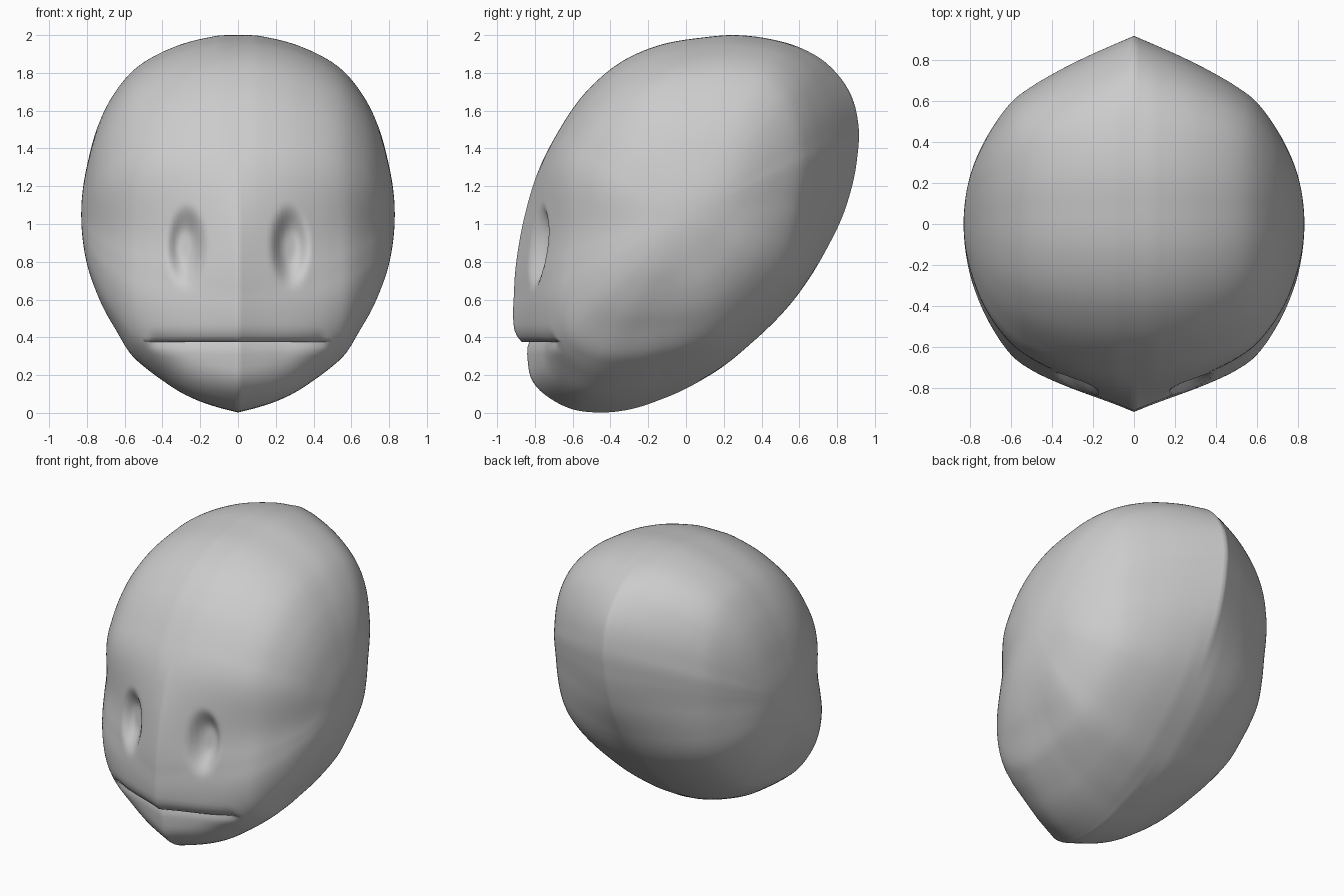
import bpy, bmesh, math

if "Cube" in bpy.data.objects:
    bpy.data.objects.remove(bpy.data.objects["Cube"])

W, CZ, MOUTH = 0.83, 1.05, 0.375      # half width, centre height, mouth height
NPHI, NTH = 120, 240

# side outline (y, z) on the centre line, without the mouth
OUTLINE = [(.915, 1.5), (.87, 1.69), (.745, 1.85), (.6, 1.935), (.44, 1.98), (.26, 2.0),
           (.07, 1.985), (-.14, 1.947), (-.34, 1.86), (-.51, 1.72), (-.67, 1.5), (-.77, 1.31),
           (-.84, 1.1), (-.885, .89), (-.91, .65), (-.915, .5), (-.9, .375), (-.87, .26),
           (-.83, .18), (-.745, .095), (-.61, .022), (-.455, .002), (-.3, .018), (-.11, .08),
           (.127, .2), (.365, .386), (.58, .61), (.735, .85), (.85, 1.1), (.905, 1.34)]
# slice size against x: ridged (front, back), rounded (elsewhere) and chin
RIDGED = [(0, 1), (.1, .953), (.2, .905), (.3, .853), (.4, .795), (.5, .73), (.595, .65),
          (.7, .495), (.76, .37), (.8, .25), (.83, 0)]
ROUND = [(0, 1), (.116, .995), (.33, .937), (.54, .816), (.67, .65), (.75, .47), (.8, .27), (.83, 0)]
CHIN = [(0, 1), (.1, .975), (.2, .942), (.3, .895), (.4, .83), (.5, .755), (.57, .69),
        (.65, .565), (.7, .485), (.76, .36), (.8, .245), (.83, 0)]


def spline(pts):
    """Smooth curve through (t, v) points."""
    n = len(pts)
    slope = []
    for i in range(n):
        a, b = pts[max(i - 1, 0)], pts[min(i + 1, n - 1)]
        slope.append((b[1] - a[1]) / (b[0] - a[0]))

    def f(t):
        i = 0
        while i < n - 2 and t > pts[i + 1][0]:
            i += 1
        (t0, v0), (t1, v1) = pts[i], pts[i + 1]
        h = t1 - t0
        u = (t - t0) / h
        return ((2*u**3 - 3*u*u + 1) * v0 + (u**3 - 2*u*u + u) * h * slope[i]
                + (3*u*u - 2*u**3) * v1 + (u**3 - u*u) * h * slope[i + 1])
    return f


def smooth(a, b, t):
    t = min(max((t - a) / (b - a), 0), 1)
    return t * t * (3 - 2 * t)


TAU = 2 * math.pi
polar = sorted((math.atan2(z - CZ, y) % TAU, math.hypot(y, z - CZ)) for y, z in OUTLINE)
radius = spline([(a - TAU, r) for a, r in polar[-3:]] + polar + [(a + TAU, r) for a, r in polar[:3]])
ridged, rounded, chin = [spline([(math.asin(min(x / W, 1)), s) for x, s in tab])
                         for tab in (RIDGED, ROUND, CHIN)]


def skin(phi, th):
    """Point (y, z) of the bare head in the slice at phi."""
    th %= TAU
    deg = math.degrees(th)
    around = deg - 360 if deg > 270 else deg
    back = smooth(-35, 15, around) * (1 - smooth(28, 65, around))
    to_chin = smooth(208, 244, deg)
    ridge = back + smooth(150, 198, deg) * (1 - to_chin)
    low = to_chin * (1 - smooth(247, 290, deg))
    s = ridged(phi) * ridge + chin(phi) * low + rounded(phi) * (1 - ridge - low)
    # fuller cheeks beside the mouth
    s += .055 * math.sin(2 * phi)**2 * math.exp(-((deg - 218) / 22)**2)
    r = max(s, 0) * radius(th)
    return r * math.cos(th), CZ + r * math.sin(th)


def mouth_angle(phi):
    lo, hi = math.pi, math.radians(245)
    for _ in range(30):
        mid = (lo + hi) / 2
        if skin(phi, mid)[1] > MOUTH:
            lo = mid
        else:
            hi = mid
    return lo


bm = bmesh.new()
rings = []
for i in range(NPHI + 1):
    phi = math.pi * (i / NPHI - .5)
    p = abs(phi)
    x = W * math.sin(phi)
    start = mouth_angle(min(p, math.asin(.5 / W)))
    slit = 1 - smooth(.43, .49, abs(x))
    inset = 1 - smooth(.2, .49, abs(x))
    ring = []
    # each ring runs from the chin edge, round the head, to the upper lip
    for j in range(NTH + 1):
        th = start + TAU * j / NTH
        y, z = skin(p, th)
        front = smooth(-.3, -.5, y)
        if j < NTH / 4:
            y += front * (.05 * inset * smooth(.1, .36, z) + .02 * slit * smooth(.33, .375, z))
        elif j > NTH * .75:
            y += front * .03 * slit * max(0, 1 - (z - MOUTH) / .08)**2
            # eye sockets
            r = math.hypot((abs(x) - .275) / .1, (z - .88) / .215)
            y += .075 * (1 - smooth(.3, 1.1, r))
        ring.append(bm.verts.new((x, y, z)))
    # inner corner of the mouth slit
    y, z = skin(p, start)
    ring.append(bm.verts.new((x, y + .09 * slit, z)))
    rings.append(ring)

for a, b in zip(rings, rings[1:]):
    for j in range(len(a)):
        k = (j + 1) % len(a)
        bm.faces.new((a[j], a[k], b[k], b[j]))
bmesh.ops.remove_doubles(bm, verts=bm.verts, dist=1e-5)
bmesh.ops.dissolve_degenerate(bm, edges=bm.edges, dist=1e-6)
bmesh.ops.recalc_face_normals(bm, faces=bm.faces)

mesh = bpy.data.meshes.new("head")
bm.to_mesh(mesh)
bm.free()
head = bpy.data.objects.new("head", mesh)
bpy.context.collection.objects.link(head)

grey = bpy.data.materials.new("plain grey")
grey.diffuse_color = (.6, .6, .6, 1)
grey.use_nodes = True
grey.node_tree.nodes["Principled BSDF"].inputs["Base Color"].default_value = grey.diffuse_color
mesh.materials.append(grey)

bpy.context.view_layer.objects.active = head
head.select_set(True)
bpy.ops.object.shade_smooth_by_angle(angle=math.radians(65))
